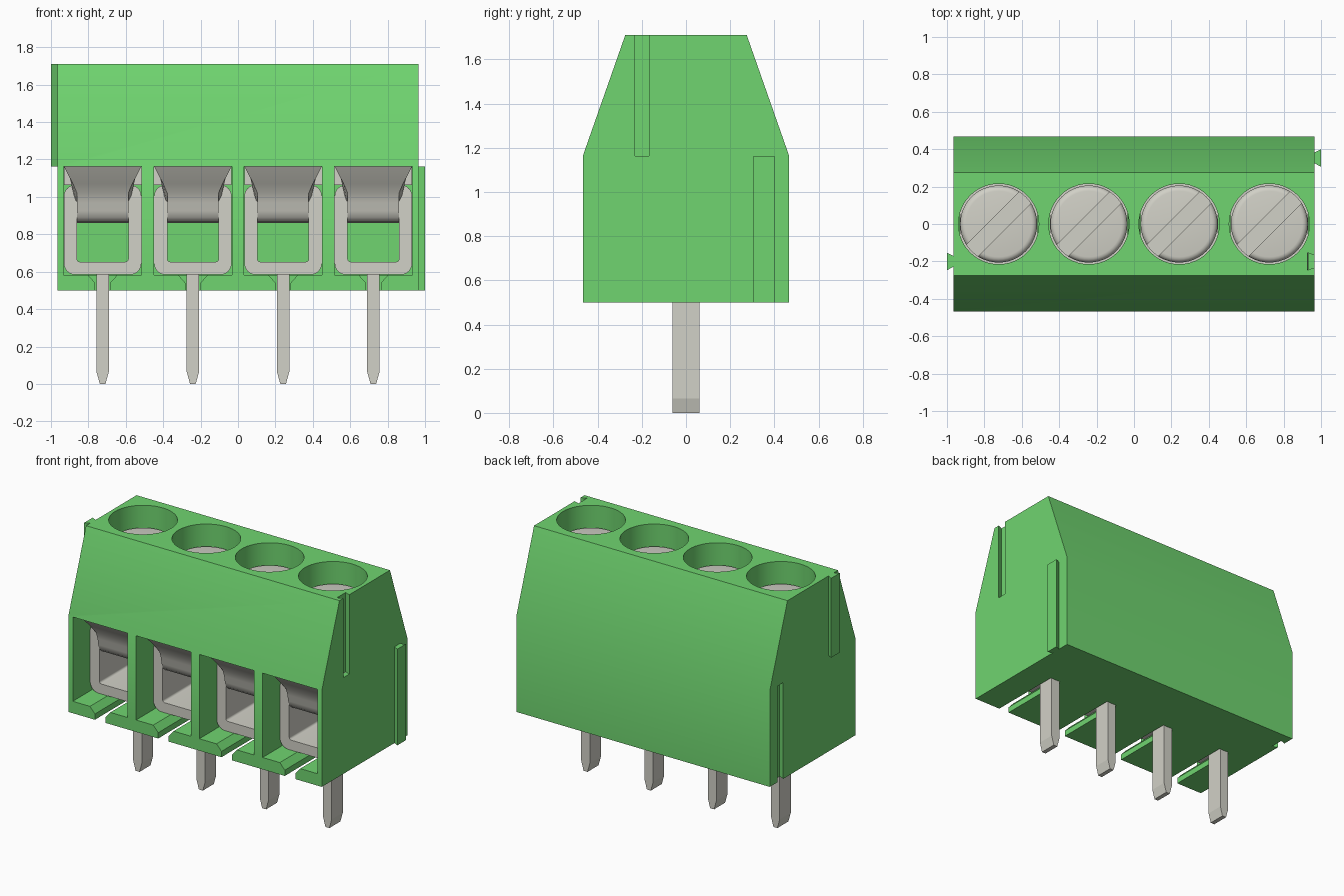
import bpy, bmesh, math
from mathutils import Matrix

if "Cube" in bpy.data.objects:
    bpy.data.objects.remove(bpy.data.objects["Cube"], do_unlink=True)


def material(name, rgb):
    m = bpy.data.materials.new(name)
    m.use_nodes = True
    m.diffuse_color = (*rgb, 1)
    m.node_tree.nodes["Principled BSDF"].inputs["Base Color"].default_value = (*rgb, 1)
    return m


GREEN = material("green plastic", (0.16, 0.66, 0.16))
METAL = material("pale metal", (0.64, 0.635, 0.57))


def finish(name, bm, mat):
    bmesh.ops.recalc_face_normals(bm, faces=bm.faces)
    mesh = bpy.data.meshes.new(name)
    bm.to_mesh(mesh)
    bm.free()
    mesh.materials.append(mat)
    ob = bpy.data.objects.new(name, mesh)
    bpy.context.collection.objects.link(ob)
    return ob


def prism(name, pts, axis, a, b, mat):
    """Extrude a 2D outline along an axis from a to b."""
    place = {"x": lambda u, v, t: (t, u, v),
             "y": lambda u, v, t: (u, t, v),
             "z": lambda u, v, t: (u, v, t)}[axis]
    bm = bmesh.new()
    rings = [[bm.verts.new(place(u, v, t)) for u, v in pts] for t in (a, b)]
    n = len(pts)
    for i in range(n):
        j = (i + 1) % n
        bm.faces.new((rings[0][i], rings[0][j], rings[1][j], rings[1][i]))
    for r in rings:
        bm.faces.new(r)
    return finish(name, bm, mat)


def box(name, x0, x1, y0, y1, z0, z1, mat):
    return prism(name, [(x0, y0), (x1, y0), (x1, y1), (x0, y1)], "z", z0, z1, mat)


def cylinder(name, x, r, z0, z1, mat):
    pts = [(x + r * math.cos(a), r * math.sin(a))
           for a in (2 * math.pi * i / 48 for i in range(48))]
    return prism(name, pts, "z", z0, z1, mat)


def activate(ob):
    bpy.ops.object.select_all(action="DESELECT")
    ob.select_set(True)
    bpy.context.view_layer.objects.active = ob


def cut(ob, cutter):
    mod = ob.modifiers.new("cut", "BOOLEAN")
    mod.operation, mod.solver, mod.object = "DIFFERENCE", "EXACT", cutter
    activate(ob)
    bpy.ops.object.modifier_apply(modifier=mod.name)
    bpy.data.objects.remove(cutter, do_unlink=True)


def smooth(ob, angle=30):
    activate(ob)
    bpy.ops.object.shade_smooth_by_angle(angle=math.radians(angle))


def rounded(cx, half, z0, z1, r, steps=6):
    """Rounded rectangle outline in x and z."""
    pts = []
    corners = ((1, z1 - r), (-1, z1 - r), (-1, z0 + r), (1, z0 + r))
    for k, (s, cz) in enumerate(corners):
        for i in range(steps + 1):
            a = math.pi / 2 * (k + i / steps)
            pts.append((cx + s * (half - r) + r * math.cos(a), cz + r * math.sin(a)))
    return pts


def frame(name, outer, inner, y0, y1, mat):
    """Ring between two outlines with depth along y."""
    bm = bmesh.new()
    loops = [[bm.verts.new((x, y, z)) for x, z in pts]
             for pts, y in ((outer, y0), (outer, y1), (inner, y1), (inner, y0))]
    n = len(outer)
    for k in range(4):
        a, b = loops[k], loops[(k + 1) % 4]
        for i in range(n):
            j = (i + 1) % n
            bm.faces.new((a[i], a[j], b[j], b[i]))
    return finish(name, bm, mat)


END, FRONT, PITCH = 0.966, -0.467, 0.4825
BASE, SHOULDER, TOP = 0.5, 1.163, 1.71
centres = [PITCH * (i - 1.5) for i in range(4)]

# Housing with sloped upper faces
half = [(0.467, BASE), (0.467, SHOULDER), (0.275, TOP)]
housing = prism("housing", half + [(-y, z) for y, z in reversed(half)],
                "x", -END, END, GREEN)


def dovetail(name, side, x_neck, x_wide, y, z0, z1):
    return prism(name, [(side * x_neck, y - 0.028), (side * x_wide, y - 0.047),
                        (side * x_wide, y + 0.047), (side * x_neck, y + 0.028)],
                 "z", z0, z1, GREEN)


# Wire chambers, pin slots and screw wells
for x in centres:
    cut(housing, box("chamber", x - 0.209, x + 0.209, -0.6, 0.3, 0.582, SHOULDER, GREEN))
    slot = [(x - 0.04, 0.4), (x + 0.04, 0.4), (x + 0.04, 0.54),
            (x + 0.085, 0.59), (x - 0.085, 0.59), (x - 0.04, 0.54)]
    cut(housing, prism("slot", slot, "y", -0.6, 0.06, GREEN))
    cut(housing, cylinder("well", x, 0.215, 1.1, 1.8, GREEN))

# Interlocking grooves, with matching ribs on the opposite ends
cut(housing, dovetail("groove", 1, END + 0.01, END - 0.038, -0.2, SHOULDER, 1.8))
cut(housing, dovetail("groove", -1, END + 0.01, END - 0.038, 0.353, 0.4, SHOULDER))
smooth(housing, 20)
dovetail("upper_rib", -1, END - 0.002, 1, -0.2, SHOULDER, TOP)
dovetail("lower_rib", 1, END - 0.002, 1, 0.353, BASE, SHOULDER)

# Pressure leaf outline in y and z: flared lip, rounded nose, flat underside
leaf = [(-0.41, 1.162), (-0.385, 1.12), (-0.35, 1.07), (-0.318, 1.02),
        (-0.3, 0.97), (-0.292, 0.925), (-0.28, 0.89), (-0.255, 0.867),
        (-0.22, 0.86), (0.24, 0.86), (0.24, 0.9), (-0.22, 0.9),
        (-0.25, 0.94), (-0.27, 1.02), (-0.32, 1.1), (-0.35, 1.162)]

for n, x in enumerate(centres, 1):
    # Solder pin with a tapered tip
    side = [(0.015, 0), (0.033, 0.065), (0.033, 0.59)]
    outline = [(x + u, z) for u, z in side] + [(x - u, z) for u, z in reversed(side)]
    prism(f"pin_{n}", outline, "y", -0.06, 0.06, METAL)

    # Clamp cage and its top plate
    cage = frame(f"clamp_cage_{n}", rounded(x, 0.207, 0.584, 1.064, 0.06),
                 rounded(x, 0.137, 0.653, 1.0, 0.015), -0.28, 0.28, METAL)
    smooth(cage)
    box(f"clamp_plate_{n}", x - 0.207, x + 0.207, -0.24, 0.28, 1.064, 1.16, METAL)

    # Pressure leaf, narrowing below its lip
    ob = prism(f"pressure_leaf_{n}", leaf, "x", -1, 1, METAL)
    for v in ob.data.vertices:
        t = min(1, max(0, (v.co.z - 1.03) / 0.13))
        v.co.x = x + v.co.x * (0.137 + 0.07 * t)
    smooth(ob, 40)

    # Slotted screw with a rounded rim
    screw = cylinder(f"screw_{n}", x, 0.206, 1.1, 1.57, METAL)
    bm = bmesh.new()
    bm.from_mesh(screw.data)
    rim = [e for e in bm.edges if all(v.co.z > 1.56 for v in e.verts)]
    bmesh.ops.bevel(bm, geom=rim, offset=0.03, segments=4, profile=0.5, affect="EDGES")
    bm.to_mesh(screw.data)
    bm.free()
    groove = box("groove", -0.3, 0.3, -0.043, 0.043, 1.51, 1.65, METAL)
    groove.data.transform(Matrix.Translation((x, 0, 0)) @ Matrix.Rotation(math.pi / 4, 4, "Z"))
    cut(screw, groove)
    smooth(screw)
